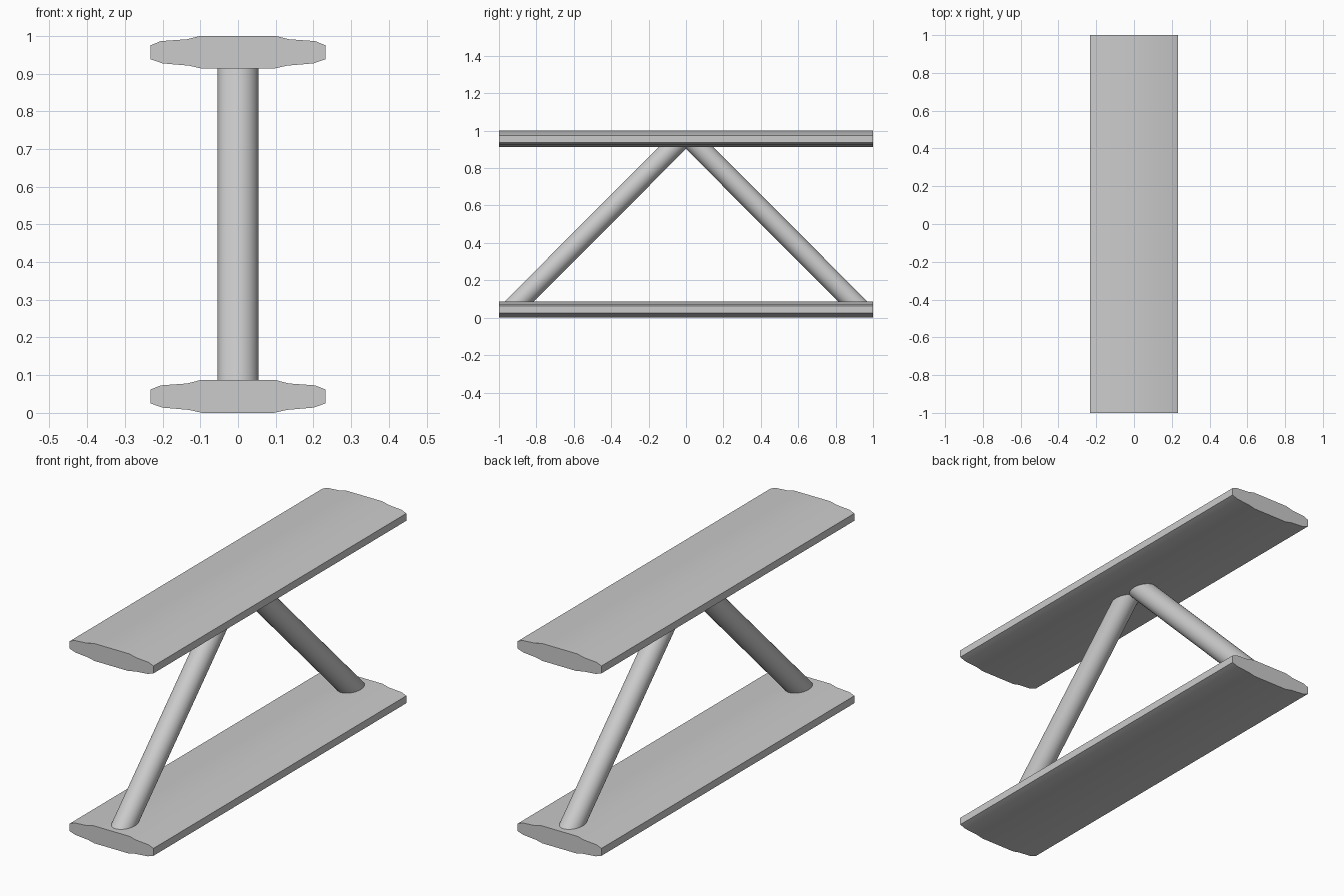
import bpy, bmesh, math
from mathutils import Vector

if "Cube" in bpy.data.objects:
    bpy.data.objects.remove(bpy.data.objects["Cube"])

# Right half of the plank cross-section (x, z), bottom to top
HALF = [(0.095, 0.0), (0.13, 0.008), (0.20, 0.014), (0.232, 0.025),
        (0.232, 0.062), (0.205, 0.073), (0.135, 0.078), (0.10, 0.087)]
PROFILE = HALF + [(-x, z) for x, z in reversed(HALF)]


def finish(name, bm):
    bmesh.ops.recalc_face_normals(bm, faces=bm.faces)
    mesh = bpy.data.meshes.new(name)
    bm.to_mesh(mesh)
    bm.free()
    obj = bpy.data.objects.new(name, mesh)
    bpy.context.collection.objects.link(obj)
    bpy.ops.object.select_all(action='DESELECT')
    obj.select_set(True)
    bpy.context.view_layer.objects.active = obj
    bpy.ops.object.shade_smooth_by_angle(angle=math.radians(50))
    return obj


def plank(name, z0):
    bm = bmesh.new()
    face = bm.faces.new([bm.verts.new((x, -1, z + z0)) for x, z in PROFILE])
    ext = bmesh.ops.extrude_face_region(bm, geom=[face], use_keep_orig=True)
    verts = [v for v in ext['geom'] if isinstance(v, bmesh.types.BMVert)]
    bmesh.ops.translate(bm, verts=verts, vec=(0, 2, 0))
    return finish(name, bm)


def strut(name, side):
    a = Vector((0, side * 0.935, 0.044))
    b = Vector((0, side * 0.023, 0.957))
    bm = bmesh.new()
    bmesh.ops.create_cone(bm, cap_ends=True, segments=32, radius1=0.055,
                          radius2=0.055, depth=(b - a).length)
    obj = finish(name, bm)
    obj.location = (a + b) / 2
    obj.rotation_euler = (b - a).to_track_quat('Z', 'Y').to_euler()
    return obj


# Lower and upper planks
plank("lower_plank", 0.0)
plank("upper_plank", 0.913)

# Diagonal round struts meeting under the upper plank
strut("front_strut", -1)
strut("back_strut", 1)
